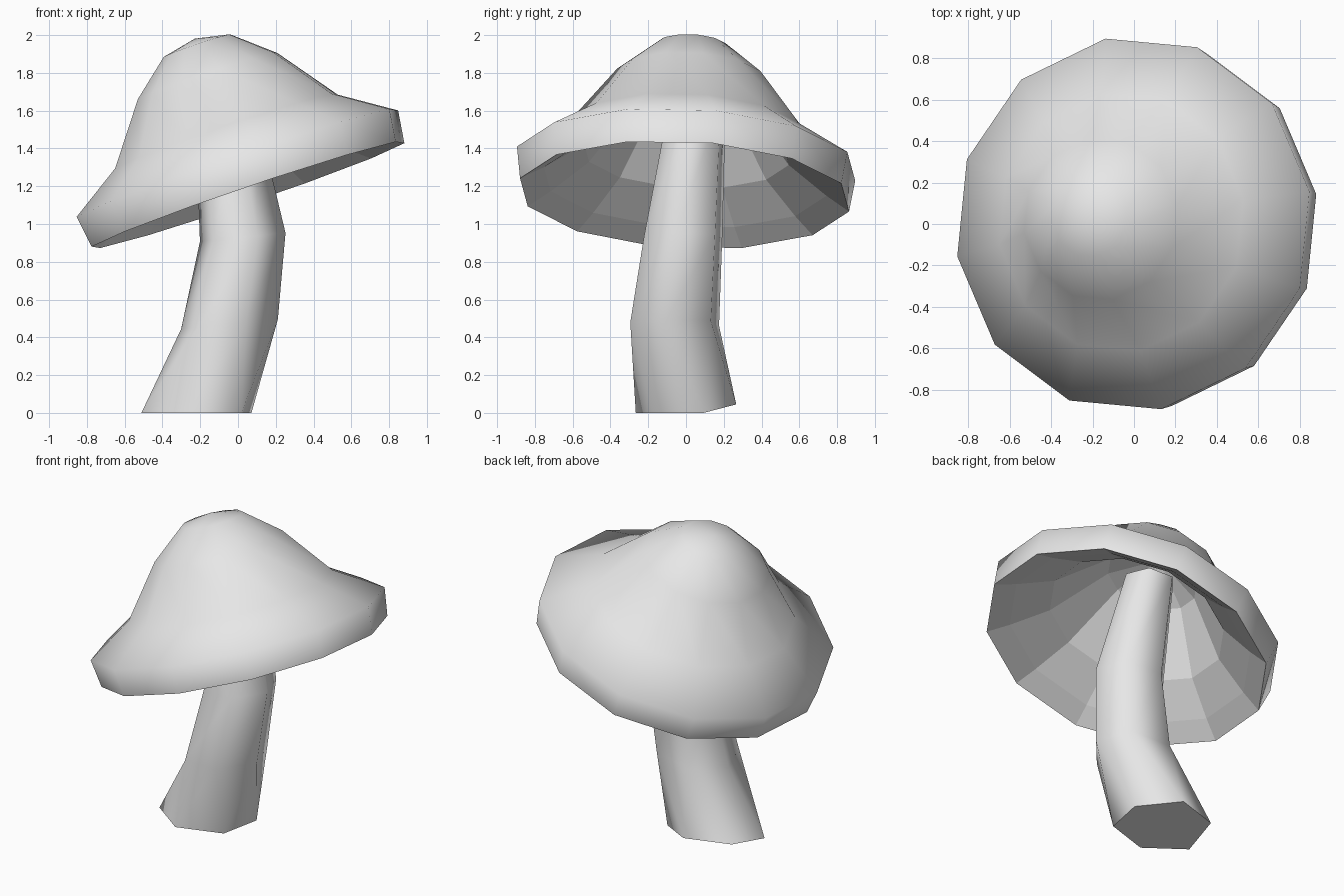
import bpy, bmesh, math
from mathutils import Vector

if "Cube" in bpy.data.objects:
    bpy.data.objects.remove(bpy.data.objects["Cube"])

grey = bpy.data.materials.new("plain_grey")
grey.diffuse_color = (0.8, 0.8, 0.8, 1)
grey.use_nodes = True
grey.node_tree.nodes["Principled BSDF"].inputs["Base Color"].default_value = grey.diffuse_color


def bridge(bm, a, b):
    """Join two vertex rings (either may be a single point) with faces."""
    n = max(len(a), len(b))
    faces = []
    for i in range(n):
        j = (i + 1) % n
        if len(a) == 1:
            faces.append(bm.faces.new((a[0], b[i], b[j])))
        elif len(b) == 1:
            faces.append(bm.faces.new((a[i], b[0], a[j])))
        else:
            faces.append(bm.faces.new((a[i], b[i], b[j], a[j])))
    return faces


def finish(bm, name):
    bmesh.ops.recalc_face_normals(bm, faces=bm.faces)
    mesh = bpy.data.meshes.new(name)
    bm.to_mesh(mesh)
    bm.free()
    mesh.materials.append(grey)
    obj = bpy.data.objects.new(name, mesh)
    bpy.context.collection.objects.link(obj)
    return obj


# Cap: 12-sided profile turned around a tilted axis, smooth outside, faceted below
axis = Vector((-0.34, 0.05, 1)).normalized()
side_y = axis.cross(Vector((1, 0, 0))).normalized()
side_x = side_y.cross(axis)
centre = Vector((0, 0, 1.31))
profile = [(0, 0.71), (0.19, 0.67), (0.395, 0.5), (0.63, 0.19), (0.91, 0.01), (0.885, -0.165),
           (0.76, -0.09), (0.55, 0.06), (0.28, 0.4), (0, 0.55)]
LIP = 5  # profile point where the underside begins
bm = bmesh.new()
rings = []
for r, h in profile:
    count = 12 if r else 1
    ring = []
    for i in range(count):
        a = math.radians(9 + 30 * i)
        ring.append(bm.verts.new(centre + axis * h + (side_x * math.cos(a) + side_y * math.sin(a)) * r))
    rings.append(ring)
for k in range(len(rings) - 1):
    for f in bridge(bm, rings[k], rings[k + 1]):
        f.smooth = k < LIP
finish(bm, "mushroom_cap")

# Stem: bent six-sided tube, twisted at the foot: (x, y, z, radius x, radius y, phase)
sections = [(-0.22, 0.0, 0.0, 0.31, 0.27, 20),
            (-0.045, -0.06, 0.47, 0.26, 0.25, -10),
            (0.025, -0.015, 0.93, 0.23, 0.22, -10),
            (-0.07, 0.06, 1.62, 0.16, 0.16, -10)]
bm = bmesh.new()
rings = []
for x, y, z, rx, ry, phase in sections:
    ring = []
    for i in range(6):
        a = math.radians(phase + 60 * i)
        lift = 0.045 if z == 0 and i in (1, 2) else 0  # foot is cut a little short at the back
        slope = 0.1 * math.cos(a) * rx if z else 0
        ring.append(bm.verts.new((x + rx * math.cos(a), y + ry * math.sin(a), z + lift + slope)))
    rings.append(ring)
for a, b in zip(rings, rings[1:]):
    for f in bridge(bm, a, b):
        f.smooth = True
bm.faces.new(rings[0])
bm.faces.new(rings[-1])
finish(bm, "mushroom_stem")
